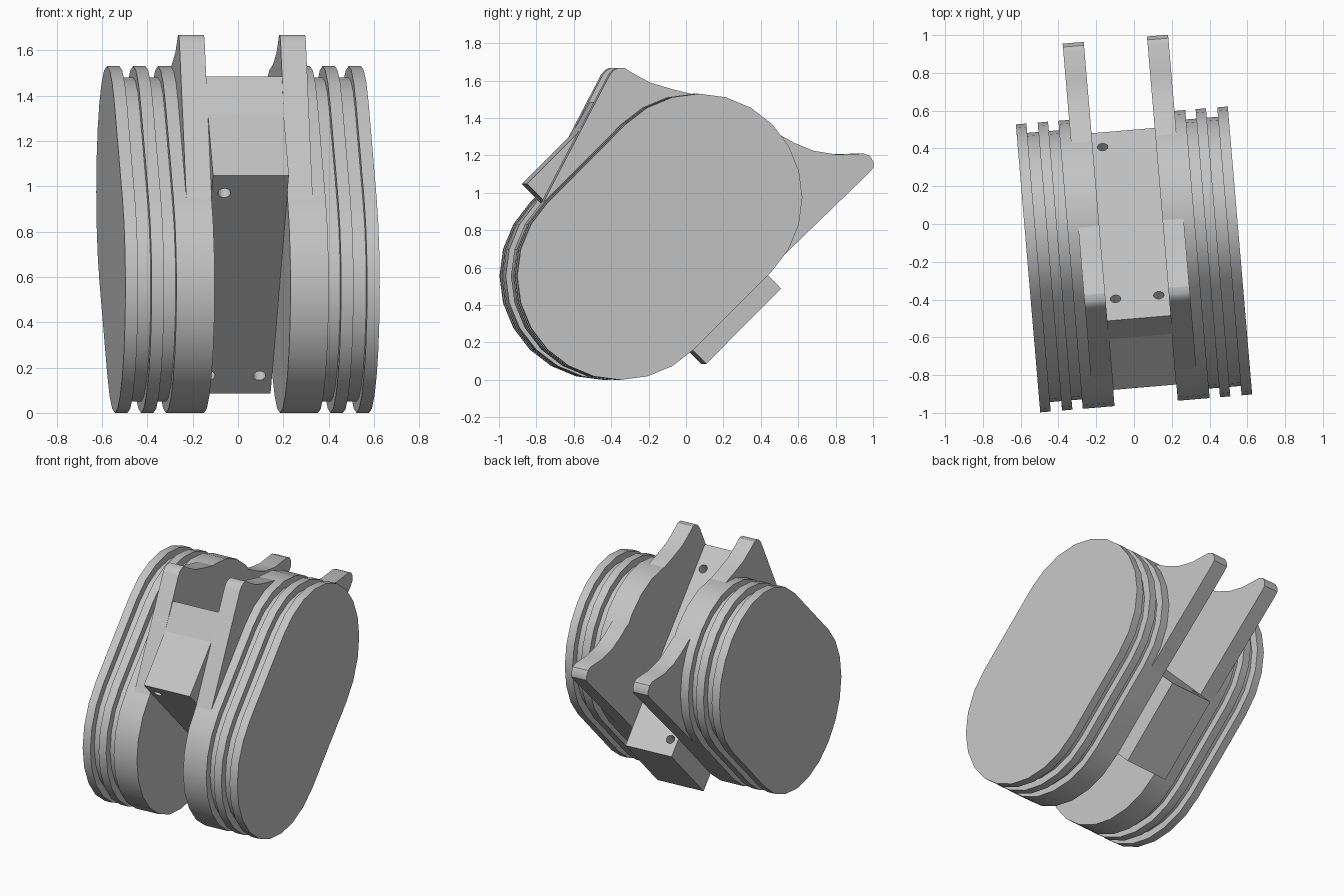
import bpy, bmesh, math
from mathutils import Matrix, Vector

cube = bpy.data.objects.get("Cube")
if cube:
    bpy.data.objects.remove(cube, do_unlink=True)

# One grey metal for the whole part
grey = bpy.data.materials.new("light grey metal")
grey.use_nodes = True
COLOUR = (0.55, 0.55, 0.55, 1)
grey.diffuse_color = COLOUR
grey.node_tree.nodes["Principled BSDF"].inputs["Base Color"].default_value = COLOUR

# The whole part is turned a little about the vertical axis
PLACE = Matrix.Translation((0, -0.1875, 0.765)) @ Matrix.Rotation(math.radians(4.84), 4, 'Z')
RADIUS, HALF_LENGTH, GAP = 0.555, 0.297, 0.168
STEPS = 12


def tilted(u, v):
    """u runs up and back, v runs up and forward, both at 45 degrees."""
    s = math.sqrt(0.5)
    return ((u - v) * s, (u + v) * s)


def stadium(r):
    pts = []
    for side in (1, -1):
        for i in range(STEPS + 1):
            a = math.pi * (i / STEPS - 0.5)
            pts.append(tilted(side * (HALF_LENGTH + r * math.cos(a)), side * r * math.sin(a)))
    return pts


def loft(name, rings, smooth=True, mirror=True):
    """Closed solid through (x, outline) rings."""
    bm = bmesh.new()
    loops = [[bm.verts.new((x, y, z)) for y, z in pts] for x, pts in rings]
    for a, b in zip(loops, loops[1:]):
        for i in range(len(a)):
            j = (i + 1) % len(a)
            bm.faces.new((a[i], a[j], b[j], b[i]))
    bm.faces.new(loops[0])
    bm.faces.new(loops[-1])
    bmesh.ops.recalc_face_normals(bm, faces=bm.faces)
    mesh = bpy.data.meshes.new(name)
    bm.to_mesh(mesh)
    bm.free()
    mesh.materials.append(grey)
    obj = bpy.data.objects.new(name, mesh)
    bpy.context.collection.objects.link(obj)
    obj.matrix_world = PLACE
    bpy.ops.object.select_all(action='DESELECT')
    obj.select_set(True)
    bpy.context.view_layer.objects.active = obj
    if smooth:
        bpy.ops.object.shade_smooth_by_angle(angle=math.radians(30))
    if mirror:
        obj.modifiers.new("Mirror", 'MIRROR')
        obj.modifiers["Mirror"].use_mirror_merge = False
    return obj


# Grooved side drums
outer, inner = stadium(RADIUS), stadium(RADIUS - 0.05)
rings = [(GAP, outer)]
for start, end in ((0.337, 0.392), (0.447, 0.507)):
    rings += [(start, outer), (start, inner), (end, inner), (end, outer)]
rings.append((0.563, outer))
loft("side_drums", rings)

# Two-horned arm plates
arm = [tilted(-HALF_LENGTH, RADIUS),
       (-0.245, 0.865), (-0.225, 0.89), (-0.2, 0.903), (-0.165, 0.903), (-0.13, 0.88),
       (-0.03, 0.825), (0.10, 0.787), (0.19, 0.765),
       (0.45, 0.6),
       (0.667, 0.545), (0.75, 0.50), (0.85, 0.46), (0.97, 0.44), (1.12, 0.445),
       (1.152, 0.432), (1.17, 0.40), (1.17, 0.37), (1.15, 0.345),
       tilted(HALF_LENGTH, -RADIUS)]
loft("arm_plates", [(GAP, arm), (0.28, arm)])

# Central block joining the two sides
LOW, HIGH, REACH = -0.28, 0.288, 0.68
block = [tilted(LOW, -REACH), tilted(HIGH, -REACH), tilted(HIGH, 0.73),
         tilted(0.1, REACH), tilted(LOW, REACH)]
centre = loft("centre_block", [(-GAP, block), (GAP, block)], smooth=False, mirror=False)

# Blind bolt holes, three in each face
holes = bmesh.new()
turn = Vector((0, 0, 1)).rotation_difference(Vector((0, 1, 1))).to_matrix().to_4x4()
SPOTS = [(HIGH, -0.115, 0.57), (HIGH, 0.115, 0.57), (HIGH, -0.115, -0.57),
         (LOW, -0.112, 0.57), (LOW, -0.112, -0.57), (LOW, 0.112, -0.57)]
for u, x, v in SPOTS:
    bmesh.ops.create_cone(holes, cap_ends=True, segments=16, radius1=0.028, radius2=0.028, depth=0.2,
                          matrix=Matrix.Translation((x, *tilted(u, v))) @ turn)
mesh = bpy.data.meshes.new("hole_cutter")
holes.to_mesh(mesh)
holes.free()
mesh.materials.append(grey)
cutter = bpy.data.objects.new("hole_cutter", mesh)
bpy.context.collection.objects.link(cutter)
cutter.matrix_world = PLACE
cutter.hide_render = True
cut = centre.modifiers.new("Holes", 'BOOLEAN')
cut.object = cutter
cut.solver = 'EXACT'
bpy.context.view_layer.update()
bpy.context.view_layer.objects.active = centre
bpy.ops.object.modifier_apply(modifier=cut.name)
bpy.data.objects.remove(cutter, do_unlink=True)
